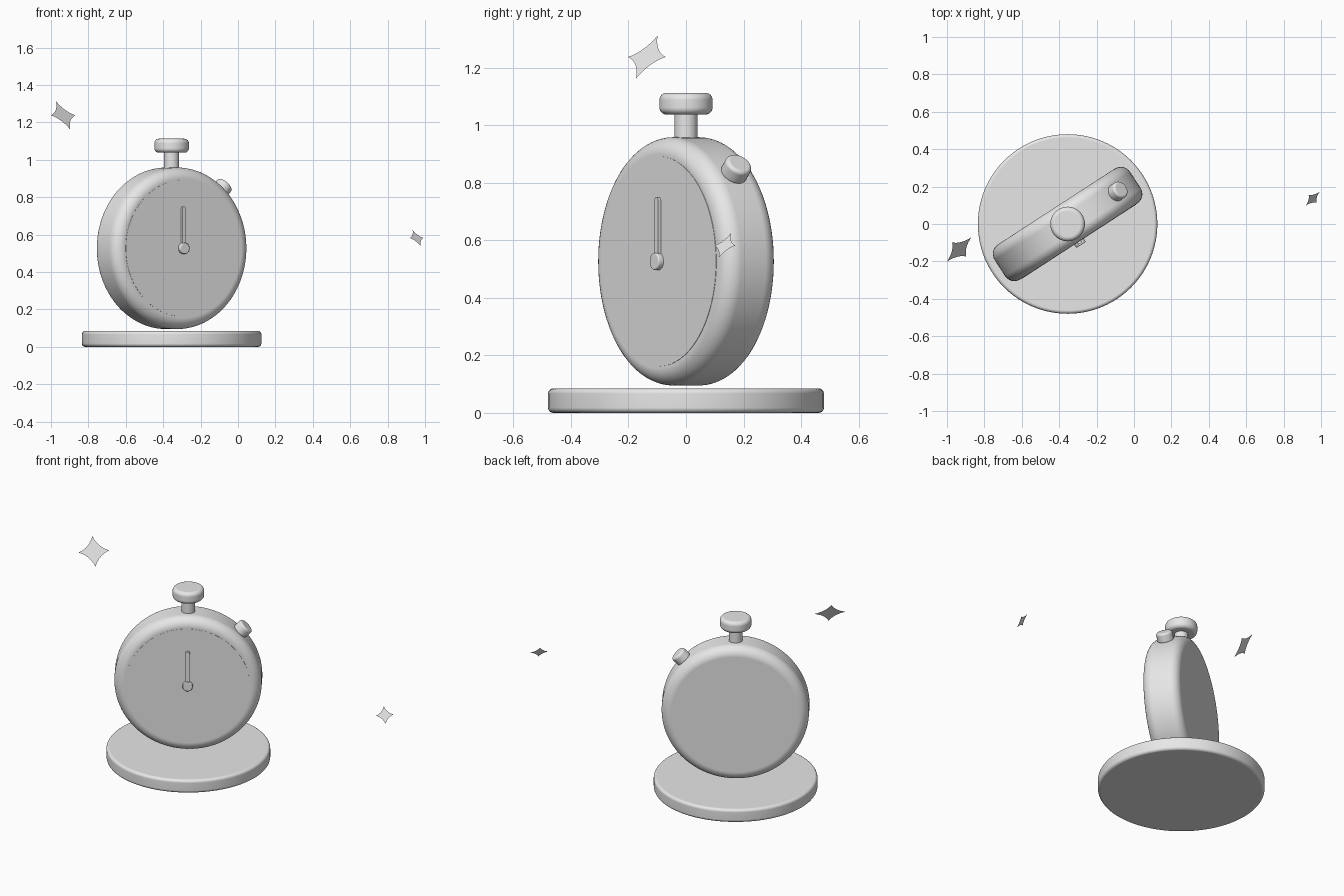
import bpy, bmesh, math
from mathutils import Matrix, Vector

if "Cube" in bpy.data.objects:
    bpy.data.objects.remove(bpy.data.objects["Cube"])

grey = bpy.data.materials.new("plain grey")
grey.diffuse_color = (0.8, 0.8, 0.8, 1)
grey.use_nodes = True
grey.node_tree.nodes["Principled BSDF"].inputs["Base Color"].default_value = grey.diffuse_color


def finish(name, bm, matrix):
    mesh = bpy.data.meshes.new(name)
    bm.to_mesh(mesh)
    bm.free()
    mesh.transform(matrix)
    mesh.materials.append(grey)
    obj = bpy.data.objects.new(name, mesh)
    bpy.context.collection.objects.link(obj)
    return obj


def smooth(obj):
    bpy.ops.object.select_all(action='DESELECT')
    obj.select_set(True)
    bpy.context.view_layer.objects.active = obj
    bpy.ops.object.shade_smooth_by_angle(angle=math.radians(35))
    mod = obj.modifiers.new("even shading", 'WEIGHTED_NORMAL')
    mod.keep_sharp = True


def disc(name, radius, low, high, bevel, matrix, sides=64, steps=6):
    """Rounded cylinder from low to high along local z."""
    bm = bmesh.new()
    bmesh.ops.create_cone(bm, cap_ends=True, segments=sides, radius1=radius,
                          radius2=radius, depth=high - low,
                          matrix=Matrix.Translation((0, 0, (low + high) / 2)))
    if bevel:
        rims = [e for e in bm.edges if abs(e.verts[0].co.z - e.verts[1].co.z) < 1e-5]
        bmesh.ops.bevel(bm, geom=rims, offset=bevel, segments=steps,
                        profile=0.5, affect='EDGES')
    obj = finish(name, bm, matrix)
    smooth(obj)
    return obj


X = -0.355                              # shared axis of stand and watch
upright = Matrix.Translation((X, 0, 0))
# Watch frame: local x across the face, local y up, local z out of the dial
watch = (Matrix.Translation((X, 0, 0.527)) @ Matrix.Rotation(math.radians(33), 4, 'Z')
         @ Matrix.Rotation(math.radians(90), 4, 'X'))

# Stand
disc("stand", 0.48, 0, 0.085, 0.018, upright, 96, 4)

# Watch case, dial, hand and hub
disc("case", 0.432, -0.111, 0.111, 0.06, watch, 96, 8)
disc("dial", 0.365, 0.10, 0.1125, 0, watch, 96)
disc("hub", 0.03, 0.108, 0.133, 0.005, watch, 32, 3)

bm = bmesh.new()
w, top = 0.0125, 0.223
outline = [(-w, 0), (w, 0)] + [
    (w * math.cos(math.pi * i / 8), top - w + w * math.sin(math.pi * i / 8)) for i in range(9)]
face = bm.faces.new([bm.verts.new((x, y, 0.108)) for x, y in outline])
out = bmesh.ops.extrude_face_region(bm, geom=[face])
bmesh.ops.translate(bm, vec=(0, 0, 0.016),
                    verts=[v for v in out["geom"] if isinstance(v, bmesh.types.BMVert)])
bmesh.ops.recalc_face_normals(bm, faces=bm.faces)
smooth(finish("hand", bm, watch))

# Crown on top
disc("crown_stem", 0.04, 0.93, 1.06, 0, upright, 32)
disc("crown_cap", 0.0925, 1.038, 1.113, 0.024, upright, 48)

# Side button, leaning 45 degrees outwards in the plane of the case
lean = watch @ Matrix.Rotation(math.radians(-45), 4, 'Z') @ Matrix.Rotation(math.radians(-90), 4, 'X')
disc("side_button", 0.048, 0.422, 0.484, 0.014, lean, 32, 5)

# Flat four-pointed sparkles, facing front right and up
ax = Vector((1, 1, 0)).normalized()
ay = Vector((-1, 1, 2)).normalized()
facing = Matrix((ax, ay, ax.cross(ay))).transposed().to_4x4()


def sparkle(name, radius, centre):
    bm = bmesh.new()
    hub = bm.verts.new((0, 0, 0))
    ring = []
    for q in range(4):
        a = Vector((1, 0, 0))
        b = Vector((0, 1, 0))
        c = Vector((0.27, 0.27, 0))
        for i in range(8):
            t = i / 8
            p = a * (1 - t) ** 2 + c * 2 * t * (1 - t) + b * t * t
            ring.append(bm.verts.new(Matrix.Rotation(q * math.pi / 2, 3, 'Z') @ p * radius))
    for i, v in enumerate(ring):
        bm.faces.new((hub, v, ring[(i + 1) % len(ring)]))
    finish(name, bm, Matrix.Translation(centre) @ facing)


sparkle("large_sparkle", 0.092, (-0.935, -0.136, 1.238))
sparkle("small_sparkle", 0.052, (0.955, 0.135, 0.582))
